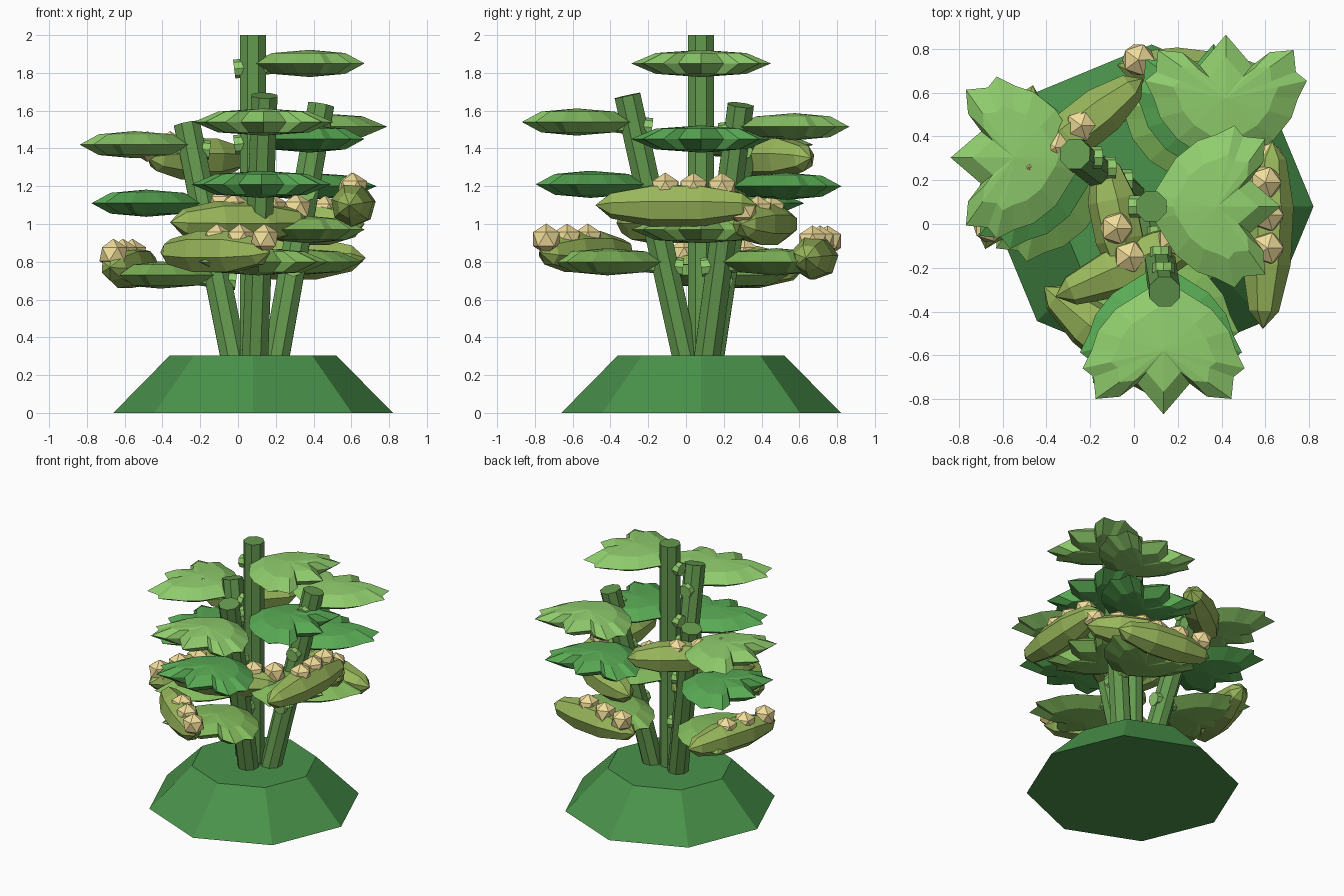
import bpy, bmesh, math
from mathutils import Vector, Matrix

if "Cube" in bpy.data.objects:
    bpy.data.objects.remove(bpy.data.objects["Cube"])


def material(name, r, g, b):
    m = bpy.data.materials.new(name)
    m.diffuse_color = [(c / 255) ** 2.2 for c in (r, g, b)] + [1]
    m.use_nodes = True
    m.node_tree.nodes["Principled BSDF"].inputs["Base Color"].default_value = m.diffuse_color
    return m


GROUND = material("ground_green", 75, 145, 76)
STEM = material("stem_green", 100, 152, 80)
LIGHT = material("light_leaf", 142, 203, 108)
MID = material("mid_leaf", 132, 188, 94)
DARK = material("dark_leaf", 90, 170, 86)
POD = material("pod_olive", 152, 182, 92)
SEED = material("seed_cream", 240, 220, 152)


def finish(name, bm, mat):
    bmesh.ops.recalc_face_normals(bm, faces=bm.faces)
    me = bpy.data.meshes.new(name)
    bm.to_mesh(me)
    bm.free()
    me.materials.append(mat)
    ob = bpy.data.objects.new(name, me)
    bpy.context.collection.objects.link(ob)
    return ob


def tube(name, a, b, r, mat, r2=None, turn=0):
    a, b = Vector(a), Vector(b)
    d = b - a
    bm = bmesh.new()
    bmesh.ops.create_cone(bm, cap_ends=True, segments=8, radius1=r,
                          radius2=r if r2 is None else r2, depth=d.length,
                          matrix=Matrix.Rotation(turn, 4, 'Z'))
    rot = Vector((0, 0, 1)).rotation_difference(d).to_matrix().to_4x4()
    bm.transform(Matrix.Translation((a + b) / 2) @ rot)
    return finish(name, bm, mat)


# half outline of the scalloped leaf, from stem to tip
HALF = [(.02, .06), (.12, .22), (.22, .30), (.31, .33),
        (.39, .37), (.43, .32), (.53, .31), (.52, .20), (.46, .12)]
OUTLINE = [(0, 0)] + HALF + [(.6, 0)] + [(x, -y) for x, y in reversed(HALF)]


def leaf(name, base, angle, mat):
    bm = bmesh.new()
    n = len(OUTLINE)
    mid = .31
    edge = [bm.verts.new((x, y, 0)) for x, y in OUTLINE]
    for s in (1, -1):
        ring = [bm.verts.new((mid + (x - mid) * .65, y * .65, s * .055))
                for x, y in OUTLINE]
        hub = bm.verts.new((mid, 0, s * .072))
        for i in range(n):
            j = (i + 1) % n
            bm.faces.new((edge[i], edge[j], ring[j]))
            bm.faces.new((edge[i], ring[j], ring[i]))
            bm.faces.new((ring[i], ring[j], hub))
    bm.transform(Matrix.Translation(base) @ Matrix.Rotation(angle, 4, 'Z'))
    return finish(name, bm, mat)


def pod(name, centre, direction, half, seeds, seed_z):
    # faceted spindle lying level
    bm = bmesh.new()
    bmesh.ops.create_uvsphere(bm, u_segments=7, v_segments=5, radius=1)
    bm.transform(Matrix.Diagonal((.12, .12, half, 1)))
    rot = Vector((0, 0, 1)).rotation_difference(Vector((*direction, 0))).to_matrix().to_4x4()
    bm.transform(Matrix.Translation(centre) @ rot)
    finish(name, bm, POD)
    # row of round seeds on top
    for i, (x, y) in enumerate(seeds):
        bm = bmesh.new()
        bmesh.ops.create_icosphere(bm, subdivisions=1, radius=.082,
                                   matrix=Matrix.Translation((x, y, seed_z)))
        finish(f"{name}_seed_{i + 1}", bm, SEED)


# ground mound
tube("mound", (.08, .08, 0), (.08, .08, .305), .74, GROUND, .44)

# stems: foot, top, leaf direction, leaf heights
stems = {
    "main": ((.08, .08, .28), (.08, .08, 2.0), 0, (1.85, 1.45, .97)),
    "left": ((-.02, .13, .28), (-.27, .32, 1.53), 180, (1.42, 1.11, .73)),
    "front": ((.09, 0, .28), (.14, -.31, 1.68), -90, (1.54, 1.21, .80)),
    "back": ((.20, .11, .28), (.44, .29, 1.63), 90, (1.515, 1.2, .80)),
}
for key, (foot, top, deg, heights) in stems.items():
    tube(f"{key}_stem", foot, top, .075, STEM, turn=math.pi / 8)
    f, t, a = Vector(foot), Vector(top), math.radians(deg)
    out = Vector((math.cos(a), math.sin(a), 0))
    for i, z in enumerate(heights):
        p = f.lerp(t, (z - foot[2]) / (top[2] - foot[2]))
        tube(f"{key}_leaf_stalk_{i + 1}", p - out * .10 - Vector((0, 0, .03)),
             p + out * .14, .05, LIGHT)
        leaf(f"{key}_leaf_{i + 1}", p - out * .01, a, (LIGHT, DARK, MID)[i])

# seed pods
pod("front_low_pod", (-.12, -.53, .85), (.74, -.62), .38,
    [(-.11, -.52), (.01, -.63), (.14, -.74)], .92)
pod("back_low_pod", (.30, .68, .82), (.99, -.12), .38,
    [(.02, .75), (.19, .71), (.36, .67)], .91)
pod("left_low_pod", (-.57, .26, .77), (.28, .96), .39,
    [(-.56, .31), (-.61, .16), (-.66, -.01)], .84)
pod("right_pod", (.61, -.05, 1.10), (.05, 1), .43,
    [(.61, -.11), (.61, .04), (.60, .19)], 1.19)
pod("left_high_pod", (-.22, .46, 1.35), (.79, .62), .33,
    [(-.24, .45), (-.36, .35), (-.48, .26)], 1.41)
pod("front_middle_pod", (.01, -.18, 1.01), (.92, .38), .4,
    [(-.02, -.15), (.18, -.07), (.31, .0)], 1.08)
pod("inner_pod", (-.08, .02, 1.01), (.2, -.98), .3,
    [(-.08, -.02)], 1.11)
pod("back_middle_pod", (.38, .42, 1.0), (.9, -.42), .32,
    [(.31, .45), (.46, .38), (.61, .30)], 1.07)
